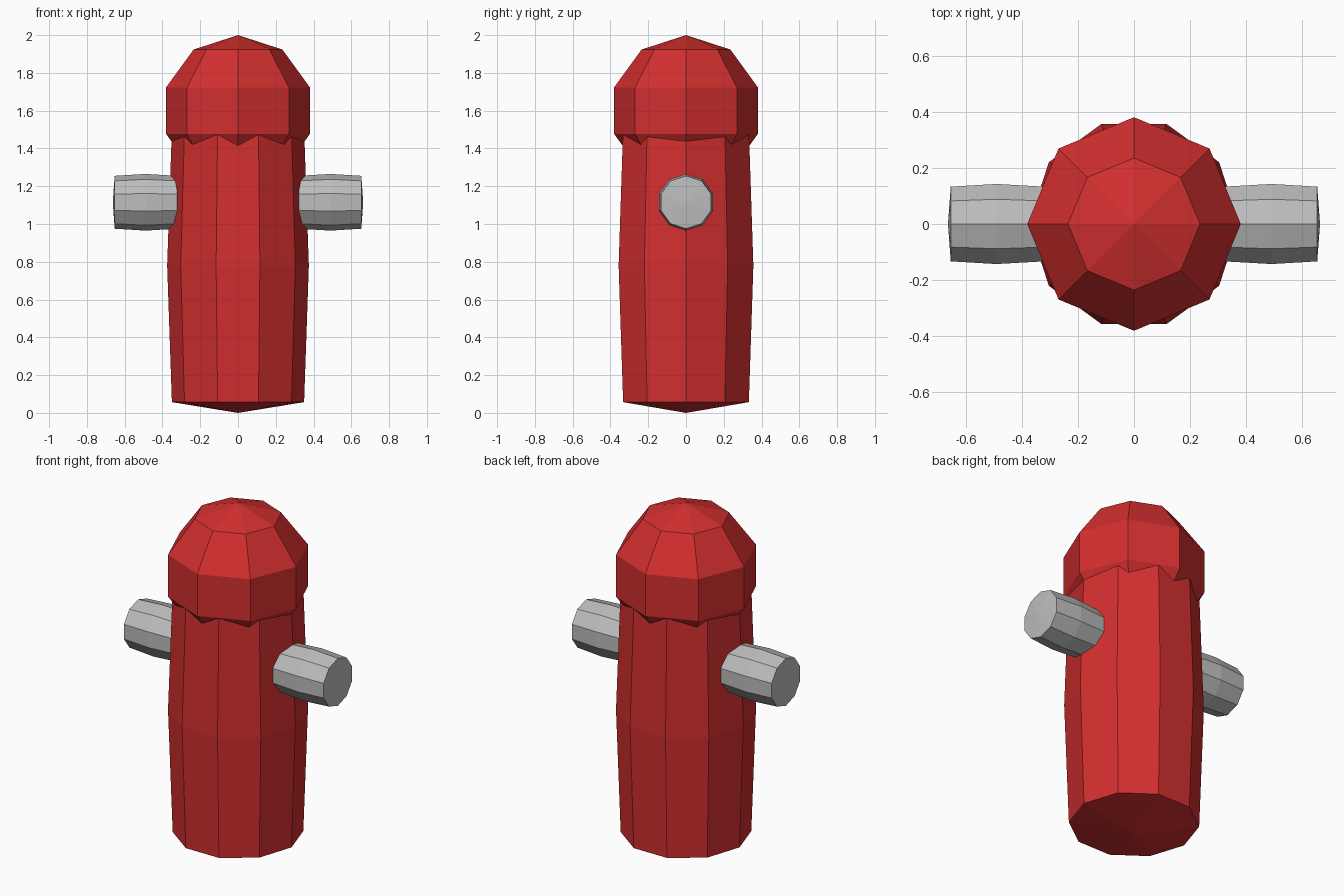
import bpy, bmesh, math
from mathutils import Matrix

if "Cube" in bpy.data.objects:
    bpy.data.objects.remove(bpy.data.objects["Cube"])


def material(name, rgb):
    m = bpy.data.materials.new(name)
    m.diffuse_color = (*rgb, 1.0)
    m.use_nodes = True
    m.node_tree.nodes["Principled BSDF"].inputs["Base Color"].default_value = m.diffuse_color
    return m


red = material("hydrant red", (0.651, 0.028, 0.028))
grey = material("metal grey", (0.509, 0.509, 0.509))


def lathe(name, profile, sides, mat, matrix=Matrix()):
    """Flat-faced solid of revolution about z; profile is (radius, z), ends are poles."""
    bm = bmesh.new()
    rings = []
    for r, z in profile:
        if r == 0:
            rings.append([bm.verts.new((0, 0, z))] * sides)
        else:
            rings.append([bm.verts.new((r * math.cos(math.tau * i / sides),
                                        r * math.sin(math.tau * i / sides), z))
                          for i in range(sides)])
    for a, b in zip(rings, rings[1:]):
        for i in range(sides):
            j = (i + 1) % sides
            bm.faces.new(list(dict.fromkeys((a[i], a[j], b[j], b[i]))))
    bm.transform(matrix)
    bmesh.ops.recalc_face_normals(bm, faces=bm.faces)
    me = bpy.data.meshes.new(name)
    bm.to_mesh(me)
    bm.free()
    me.materials.append(mat)
    ob = bpy.data.objects.new(name, me)
    bpy.context.collection.objects.link(ob)
    return ob


# Barrel: ten sides, slightly swollen in the middle, shallow pointed ends
lathe("barrel", [(0, 0), (0.35, 0.057), (0.375, 0.78), (0.35, 1.503), (0, 1.56)], 10, red)

# Bonnet: eight-sided, five-band faceted ball sunk over the barrel top
R, rows = 0.4, 5
ball = [(0 if k in (0, rows) else R * math.sin(math.pi * k / rows),
         1.6 - R * math.cos(math.pi * k / rows)) for k in range(rows + 1)]
lathe("bonnet", ball, 8, red)

# Side nozzles: ten-sided short barrels along x
for side, label in ((1, "right"), (-1, "left")):
    place = (Matrix.Translation((side * 0.49, 0, 1.115))
             @ Matrix.Rotation(side * math.pi / 2, 4, 'Y'))
    lathe("nozzle_" + label,
          [(0, -0.18), (0.14, -0.168), (0.15, 0), (0.14, 0.163), (0, 0.173)],
          10, grey, place)
